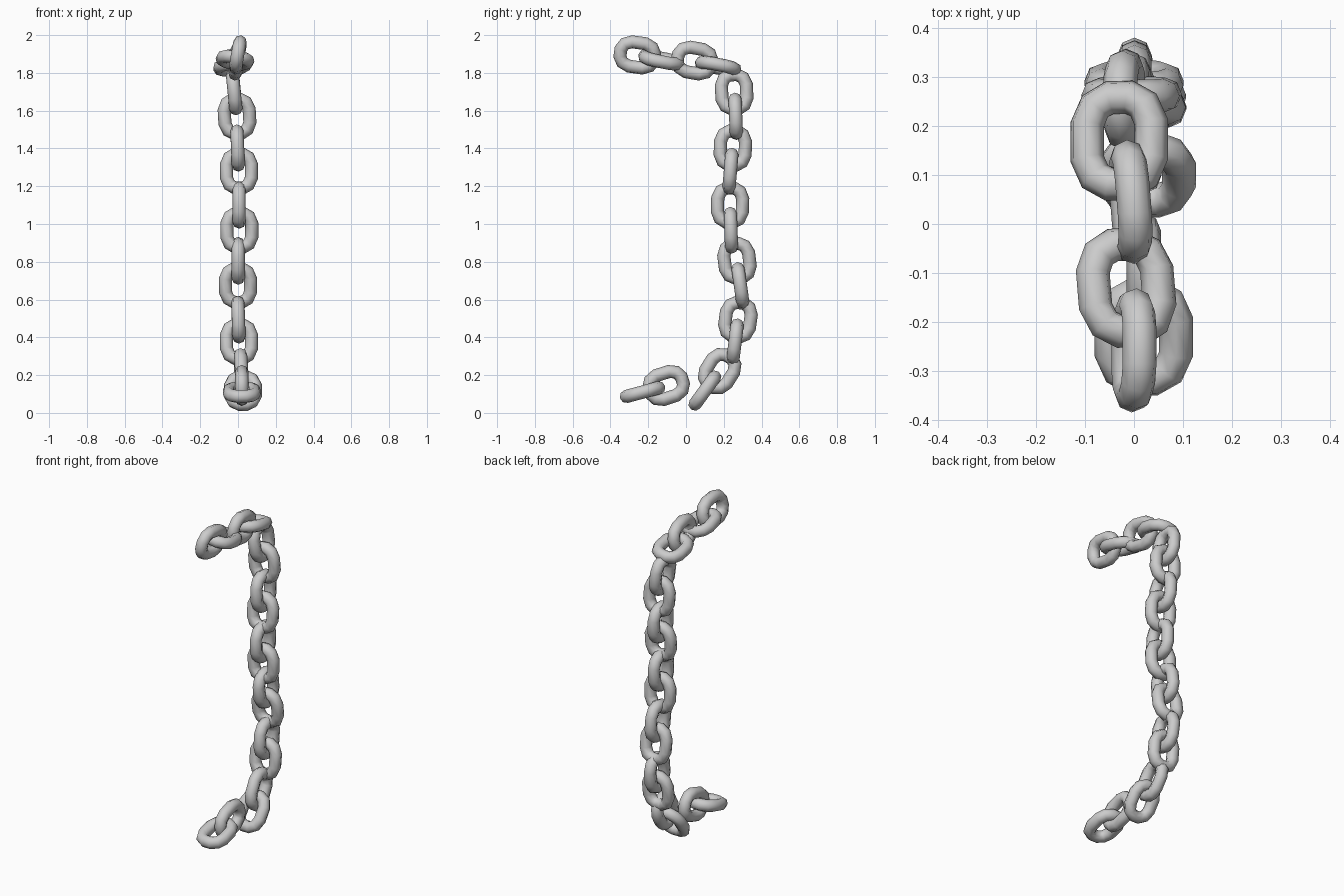
import bpy, bmesh
from math import cos, sin, pi, radians
from mathutils import Vector

if "Cube" in bpy.data.objects:
    bpy.data.objects.remove(bpy.data.objects["Cube"])

WIRE = 0.035      # wire radius
SIDES = 8         # sides of the wire section

# Quarter of the link centreline (width, length), mirrored to a full ring
quarter = [(0.066, 0.036), (0.050, 0.073), (0.020, 0.090)]
ring = quarter + [(-w, l) for w, l in reversed(quarter)]
ring += [(-w, -l) for w, l in ring]


def chain_link(name, centre, angle, tilt, roll):
    """One closed wire loop, lying along a direction in the y-z plane."""
    along = Vector((tilt, cos(radians(angle)), sin(radians(angle)))).normalized()
    up = Vector((1, 0, 0)).cross(along).normalized()
    side = along.cross(up)
    r = radians(roll)
    wide = up * cos(r) + side * sin(r)
    normal = wide.cross(along)
    bm = bmesh.new()
    n = len(ring)
    loops = []
    for i, (w, l) in enumerate(ring):
        p = wide * w + along * l
        a, b = ring[i - 1], ring[(i + 1) % n]
        tangent = (wide * (b[0] - a[0]) + along * (b[1] - a[1])).normalized()
        out = tangent.cross(normal)
        loops.append([bm.verts.new(p + WIRE * (out * cos(2 * pi * k / SIDES)
                                               + normal * sin(2 * pi * k / SIDES)))
                      for k in range(SIDES)])
    for i in range(n):
        A, B = loops[i], loops[(i + 1) % n]
        for k in range(SIDES):
            m = (k + 1) % SIDES
            bm.faces.new((A[k], A[m], B[m], B[k]))
    bmesh.ops.recalc_face_normals(bm, faces=bm.faces)
    for f in bm.faces:
        f.smooth = True
    mesh = bpy.data.meshes.new(name)
    bm.to_mesh(mesh)
    bm.free()
    obj = bpy.data.objects.new(name, mesh)
    obj.location = centre
    bpy.context.collection.objects.link(obj)


# x, y, z, angle in y-z plane, sideways tilt, extra roll; every second link is turned 90
links = [
    # upper horizontal run
    (0.00, -0.258, 1.895, -8, 0, 10),
    (-0.016, -0.130, 1.868, -11, -0.08, 8),
    (-0.007, 0.045, 1.865, -10, -0.08, 5),
    (-0.030, 0.170, 1.835, -11, 0, -8),
    # hanging run
    (-0.020, 0.255, 1.70, -87, 0.10, 0),
    (-0.005, 0.263, 1.57, -88, 0.06, 0),
    (-0.002, 0.248, 1.402, -92, 0.04, 0),
    (0.005, 0.235, 1.28, -95, 0, 0),
    (0.006, 0.233, 1.10, -92, 0, 0),
    (0.007, 0.238, 0.967, -88, 0, 0),
    (0.001, 0.270, 0.805, -83, 0, 0),
    (0.000, 0.288, 0.675, -82, 0, 0),
    (0.002, 0.275, 0.493, -98, 0.03, 0),
    (0.005, 0.260, 0.377, -97, 0, 0),
    # curl at the bottom
    (0.017, 0.178, 0.221, -122, 0.05, 0),
    (0.026, 0.100, 0.118, -126, 0, 0),
    # loose pair on the floor
    (0.020, -0.105, 0.145, 198, 0, 0),
    (0.020, -0.230, 0.110, 195, 0, 0),
]
for i, (x, y, z, angle, tilt, roll) in enumerate(links):
    chain_link(f"chain_link_{i + 1:02d}", (x, y, z), angle, tilt, roll + 90 * (i % 2))
